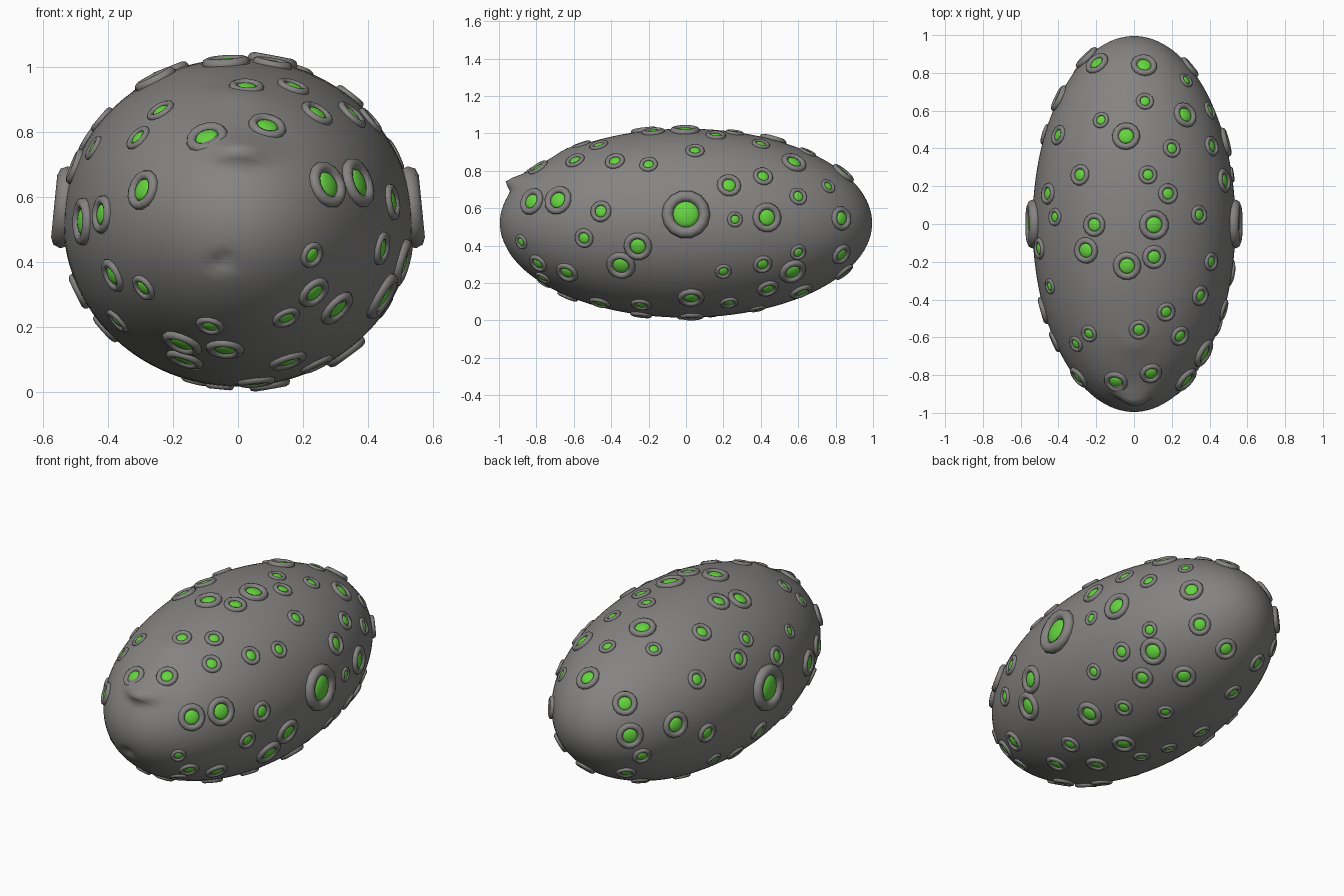
import bpy, bmesh, math
from mathutils import Vector, Matrix

if "Cube" in bpy.data.objects:
    bpy.data.objects.remove(bpy.data.objects["Cube"])

RADII = Vector((0.537, 0.995, 0.505))
CENTRE = Vector((0, 0, 0.52))


def material(name, rgb):
    m = bpy.data.materials.new(name)
    m.diffuse_color = (*rgb, 1)
    m.use_nodes = True
    m.node_tree.nodes["Principled BSDF"].inputs["Base Color"].default_value = m.diffuse_color
    return m


grey = material("stone_grey", (0.235, 0.23, 0.225))
ring_grey = material("ring_grey", (0.235, 0.23, 0.225))
green = material("bright_green", (0.13, 0.66, 0.05))


def mesh_from(bm, name, mat):
    bmesh.ops.recalc_face_normals(bm, faces=bm.faces)
    for f in bm.faces:
        f.smooth = True
    me = bpy.data.meshes.new(name)
    bm.to_mesh(me)
    bm.free()
    me.materials.append(mat)
    return me


def link(name, me, matrix=None):
    ob = bpy.data.objects.new(name, me)
    bpy.context.collection.objects.link(ob)
    if matrix:
        ob.matrix_world = matrix
    return ob


def gauss(d, s):
    return math.exp(-(d / s) ** 2)


# Egg body with its poles on the long axis, plus a lip, a brow and a small dent
bm = bmesh.new()
bmesh.ops.create_uvsphere(bm, u_segments=96, v_segments=64, radius=1,
                          matrix=Matrix.Rotation(math.pi / 2, 4, 'X'))
for v in bm.verts:
    n = v.co.copy()
    v.co = Vector((n.x * RADII.x, n.y * RADII.y, n.z * RADII.z)) + CENTRE
    if n.y < 0:
        x, z = v.co.x, v.co.z
        dz = z - 0.735
        lip = 0.065 * gauss(x - 0.005, 0.10) * gauss(dz, 0.045 if dz > 0 else 0.028)
        brow = 0.012 * gauss(x, 0.09) * gauss(z - 0.91, 0.025)
        dent = 0.02 * gauss(x + 0.05, 0.04) * gauss(z - 0.40, 0.02)
        v.co += Vector((0, -1, 0.1)) * (lip - dent) + Vector((0, -0.5, 0.8)) * brow
link("egg_body", mesh_from(bm, "egg_body", grey))

# Shared eye ring: a torus of outer radius 1
bm = bmesh.new()
SEG, TUBE = 14, 8
loops = []
for i in range(SEG):
    a = 2 * math.pi * i / SEG
    loop = []
    for j in range(TUBE):
        b = 2 * math.pi * j / TUBE
        r = 0.76 + 0.24 * math.cos(b)
        loop.append(bm.verts.new((r * math.cos(a), r * math.sin(a), 0.24 * math.sin(b))))
    loops.append(loop)
for i in range(SEG):
    p, q = loops[i], loops[(i + 1) % SEG]
    for j in range(TUBE):
        k = (j + 1) % TUBE
        bm.faces.new((p[j], q[j], q[k], p[k]))
ring_mesh = mesh_from(bm, "eye_ring", ring_grey)

# Shared eye pupil: a flattened ball
bm = bmesh.new()
bmesh.ops.create_uvsphere(bm, u_segments=14, v_segments=8, radius=1,
                          matrix=Matrix.Diagonal((0.56, 0.56, 0.2, 1)))
pupil_mesh = mesh_from(bm, "eye_pupil", green)

count = 0


def scatter(azimuth, elevation, spots, base=0.0):
    """Project spots (across, up, radius) onto the body from one direction."""
    global count
    a, e = math.radians(azimuth), math.radians(elevation)
    toward = Vector((math.sin(a) * math.cos(e), -math.cos(a) * math.cos(e), math.sin(e)))
    right = Vector((math.cos(a), math.sin(a), 0))
    up = toward.cross(right)
    for u, v, r in spots:
        o = right * u + up * (v - base)
        o = Vector([o[i] / RADII[i] for i in range(3)])
        d = Vector([toward[i] / RADII[i] for i in range(3)])
        qa, qb, qc = d.dot(d), o.dot(d), o.dot(o) - 1
        t = (-qb + math.sqrt(max(qb * qb - qa * qc, 0))) / qa
        s = (o + d * t).normalized()
        pos = Vector([s[i] * RADII[i] for i in range(3)]) + CENTRE
        normal = Vector([s[i] / RADII[i] for i in range(3)]).normalized()
        m = (Matrix.Translation(pos) @ normal.to_track_quat('Z', 'Y').to_matrix().to_4x4()
             @ Matrix.Scale(r, 4))
        count += 1
        link(f"eye_ring_{count:02d}", ring_mesh, m)
        link(f"eye_pupil_{count:02d}", pupil_mesh, m)


# Large eye on each side
for az, y in ((90, 0.0), (270, 0.0)):
    scatter(az, 0, [(y, 0.567, 0.13)], 0.52)

# Front eyes
scatter(0, 0, [
    (-.095, .78, .066), (.09, .815, .06), (-.292, .62, .064), (-.418, .545, .06),
    (-.477, .523, .075), (.148, .228, .045), (-.385, .357, .055), (-.29, .32, .045),
    (-.37, .218, .045), (-.086, .203, .045), (-.172, .15, .065), (-.04, .132, .06),
    (-.163, .10, .06)], 0.52)

# Right side eyes
scatter(90, 0, [
    (.23, .722, .065), (.262, .54, .042), (.433, .55, .08), (.412, .77, .055),
    (.6, .663, .05), (.76, .717, .042), (.83, .545, .065), (-.684, .642, .08),
    (-.824, .636, .075), (-.455, .583, .058), (-.545, .44, .053), (-.257, .396, .077),
    (-.348, .294, .08), (-.88, .42, .042), (-.79, .305, .055), (-.636, .257, .063),
    (-.46, .096, .06), (-.24, .086, .055), (.027, .123, .072), (.2, .262, .045),
    (.41, .3, .053), (.6, .364, .045), (.57, .262, .075), (.438, .171, .06),
    (.615, .155, .065), (.83, .353, .06), (.23, .096, .05)], 0.52)

# Top eyes
scatter(0, 90, [
    (.053, .84, .07), (-.196, .85, .068), (.058, .65, .048), (.27, .577, .07),
    (-.175, .55, .045), (-.042, .465, .075), (.2, .40, .05), (.074, .26, .05),
    (-.286, .26, .057), (.18, .16, .055), (-.4, .47, .055), (-.455, .16, .058),
    (-.418, .037, .048), (-.21, -.005, .063), (.106, -.005, .08), (.344, .048, .052),
    (-.254, -.14, .07), (-.037, -.222, .075), (.106, -.175, .063), (-.444, -.33, .042),
    (-.5, -.13, .058), (.35, -.38, .055), (.17, -.466, .052), (.026, -.56, .055),
    (.243, -.593, .055), (-.238, -.58, .047), (-.307, -.635, .045), (.407, -.2, .05)])

# Back left eyes
scatter(216, 27, [
    (-.07, -.31, .075), (.10, -.35, .058), (.14, -.48, .045), (.256, -.443, .055),
    (.384, -.325, .06), (-.315, -.37, .075), (-.25, -.475, .052)])

# Underside eyes
scatter(144, -27, [
    (.443, .096, .06), (.50, -.123, .05), (.62, .037, .055), (.352, -.325, .05),
    (.144, -.24, .045), (-.06, -.405, .065), (.043, -.464, .045), (.187, -.416, .045),
    (-.187, -.507, .06)])
